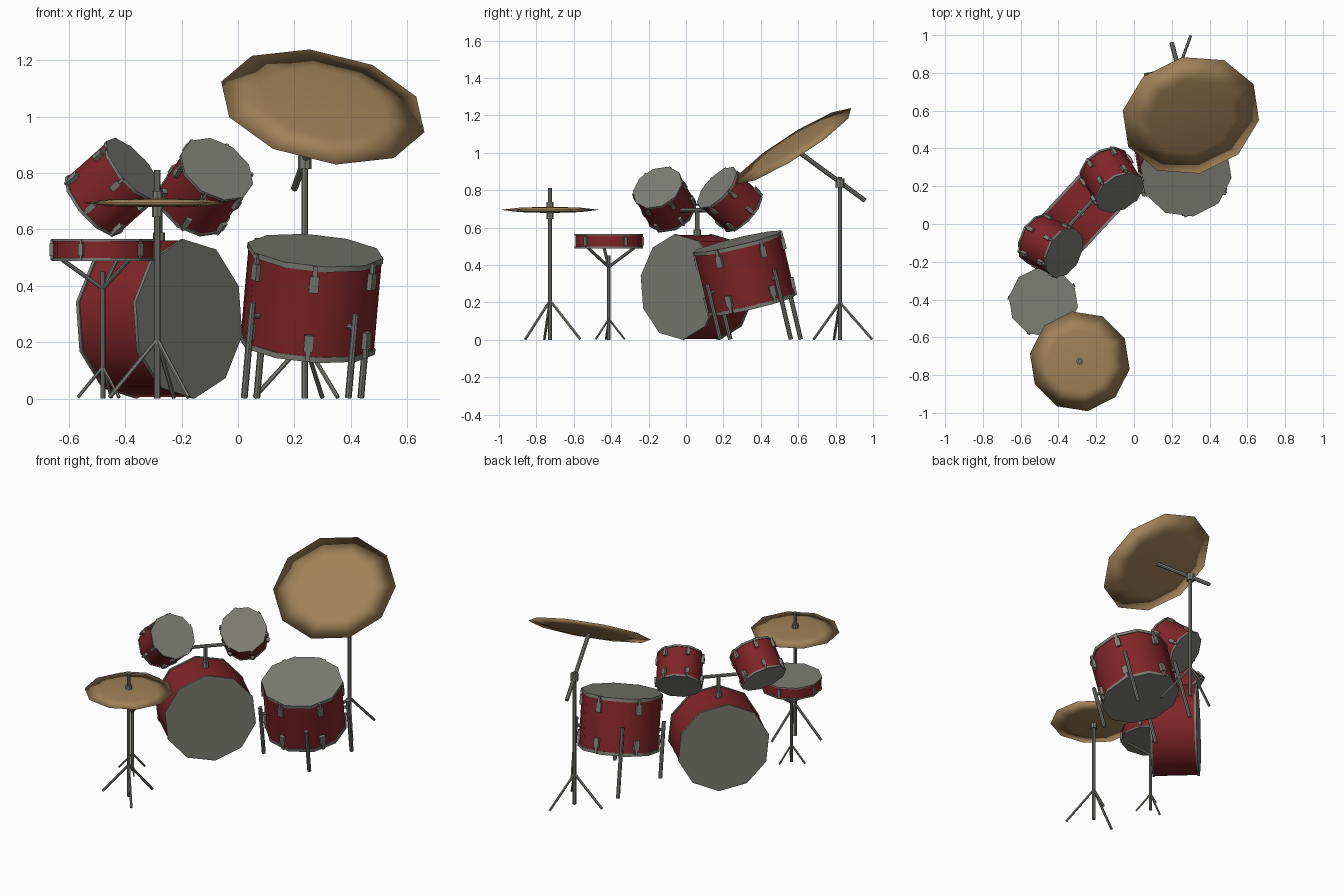
import bpy, bmesh, math
from mathutils import Vector, Matrix

if "Cube" in bpy.data.objects:
    bpy.data.objects.remove(bpy.data.objects["Cube"])

V = Vector
SIDES = 10


def material(name, rgb):
    m = bpy.data.materials.new(name)
    m.diffuse_color = (*rgb, 1)
    m.use_nodes = True
    m.node_tree.nodes["Principled BSDF"].inputs["Base Color"].default_value = m.diffuse_color
    return m


RED = material("red_shell", (0.215, 0.018, 0.021))
GREY = material("grey_metal", (0.205, 0.205, 0.18))
BRONZE = material("bronze", (0.35, 0.22, 0.096))


def frame(centre, normal, ref):
    """Matrix with local z along normal and local x along ref."""
    z = V(normal).normalized()
    x = V(ref)
    x = (x - z * x.dot(z)).normalized()
    m = Matrix((x, z.cross(x), z)).transposed().to_4x4()
    return Matrix.Translation(V(centre)) @ m


def finish(name, bm, mat, angle=40):
    me = bpy.data.meshes.new(name)
    bmesh.ops.recalc_face_normals(bm, faces=bm.faces)
    bm.to_mesh(me)
    bm.free()
    ob = bpy.data.objects.new(name, me)
    bpy.context.collection.objects.link(ob)
    me.materials.append(mat)
    bpy.ops.object.select_all(action='DESELECT')
    ob.select_set(True)
    bpy.context.view_layer.objects.active = ob
    bpy.ops.object.shade_smooth_by_angle(angle=math.radians(angle))
    return ob


def lathe(bm, m, profile, sides=SIDES):
    """Solid of rings (radius, height), capped at both ends."""
    rings = []
    for r, h in profile:
        rings.append([bm.verts.new(m @ V((r * math.cos(a), r * math.sin(a), h)))
                      for a in (2 * math.pi * i / sides for i in range(sides))])
    for lo, hi in zip(rings, rings[1:]):
        for i in range(sides):
            j = (i + 1) % sides
            bm.faces.new((lo[i], lo[j], hi[j], hi[i]))
    bm.faces.new(rings[0][::-1])
    bm.faces.new(rings[-1])


def rod(bm, a, b, r, sides=8):
    a, b = V(a), V(b)
    d = b - a
    ref = (1, 0, 0) if abs(d.normalized().x) < 0.9 else (0, 1, 0)
    lathe(bm, frame(a, d, ref), [(r, 0), (r, d.length)], sides)


def box(bm, m, size):
    bmesh.ops.create_cube(bm, size=1, matrix=m @ Matrix.Diagonal((*size, 1)))


def drum(name, centre, normal, ref, r, depth, hoop, lugs=0, first=0, lug=0.05, width=0.03, single=False):
    m = frame(centre, normal, ref)
    h = depth / 2
    # red shell
    bm = bmesh.new()
    lathe(bm, m, [(r - 0.005, -h + hoop * 0.5), (r - 0.005, h - hoop * 0.5)])
    finish(name + "_shell", bm, RED)
    # hoops with heads
    bm = bmesh.new()
    for lo in (-h, h - hoop):
        lathe(bm, m, [(r, lo), (r, lo + hoop)])
    finish(name + "_hoops", bm, GREY)
    if not lugs:
        return
    # tension lugs with thin rods to the hoops
    bm = bmesh.new()
    for i in range(lugs):
        turn = m @ Matrix.Rotation(math.radians(first) + 2 * math.pi * i / lugs, 4, 'Z')
        if single:
            box(bm, turn @ Matrix.Translation((r * 0.97, 0, 0)), (0.02, width, lug))
            box(bm, turn @ Matrix.Translation((r * 0.975, 0, 0)), (0.012, width * 0.4, depth - 0.005))
            continue
        for s in (-1, 1):
            z = s * (h - hoop - lug * 0.8)
            box(bm, turn @ Matrix.Translation((r * 0.97, 0, z)), (0.02, width, lug))
            box(bm, turn @ Matrix.Translation((r * 0.975, 0, (z + s * h) / 2)),
                (0.014, width * 0.5, abs(h - abs(z)) - 0.004))
    finish(name + "_lugs", bm, GREY)


def cymbal(name, centre, normal, ref, r, t):
    bm = bmesh.new()
    lathe(bm, frame(centre, normal, ref),
          [(r * 0.12, -t), (r * 0.62, -t * 0.75), (r, 0), (r * 0.62, t * 0.75), (r * 0.12, t)])
    finish(name, bm, BRONZE, 180)


def tripod(bm, x, y, hub, spread, r):
    for a in (70, 190, 310):
        a = math.radians(a)
        rod(bm, (x, y, hub), (x + spread * math.cos(a), y + spread * math.sin(a), 0.004), r, 6)


PH = math.radians(-9)
REF = V((math.cos(PH), math.sin(PH), 0))

# bass drum: axis level, facing front right
T = V((0.68, 0.733, 0))
AX = V((0.733, -0.68, 0))
a = math.radians(96)
drum("bass_drum", (-0.28, 0.06, 0.283), AX, T * math.cos(a) + V((0, 0, math.sin(a))), 0.284, 0.29, 0.014)

# two rack toms, mirrored about the bass drum axis
base = V((-0.28, 0.06, 0.75))
offset, tilt = V((-0.162, -0.175, 0)), V((0.7, -0.36, 0.62))
for name, s in (("left_tom", 0), ("right_tom", 1)):
    o = offset - 2 * s * T * offset.dot(T)
    n = tilt - 2 * s * T * tilt.dot(T)
    drum(name, base + o, n, REF, 0.142, 0.21, 0.012, 6, 20, 0.038, 0.022)

# tom holder on the bass drum
bm = bmesh.new()
rod(bm, (-0.28, 0.06, 0.55), (-0.28, 0.06, 0.70), 0.012)
rod(bm, (-0.28, 0.06, 0.555), (-0.28, 0.06, 0.59), 0.021)
bar = V((-0.28, 0.06, 0.693))
rod(bm, bar - T * 0.15, bar + T * 0.15, 0.011)
finish("tom_holder", bm, GREY)

# floor tom, tilted to the player
FC, FN = V((0.26, 0.315, 0.355)), V((0.085, -0.23, 0.97)).normalized()
drum("floor_tom", FC, FN, REF, 0.245, 0.352, 0.02, 6, -81, 0.06, 0.034)
bm = bmesh.new()
m = frame(FC, FN, (1, 0, 0))
for k in range(4):
    a = math.radians(-53 + 90 * k)
    top = m @ V((0.262 * math.cos(a), 0.262 * math.sin(a), 0.005))
    rod(bm, top, top - FN * (top.z - 0.003) / FN.z, 0.012)
    # bracket joining the leg to the shell
    mid = top - FN * 0.05
    rod(bm, mid, mid + (FC - top).normalized() * 0.04, 0.01)
finish("floor_tom_legs", bm, GREY)

# snare drum and its stand
SX, SY = -0.48, -0.413
drum("snare", (SX, SY, 0.528), (0, 0, 1), REF, 0.185, 0.078, 0.009, 5, -106, 0.045, 0.018, True)
bm = bmesh.new()
rod(bm, (SX, SY, 0), (SX, SY, 0.45), 0.009)
tripod(bm, SX, SY, 0.112, 0.09, 0.006)
for a in (70, 190, 310):
    a = math.radians(a)
    rod(bm, (SX, SY, 0.39), (SX + 0.145 * math.cos(a), SY + 0.145 * math.sin(a), 0.492), 0.008)
finish("snare_stand", bm, GREY)

# hi-hat and its stand
HX, HY = -0.287, -0.727
cymbal("hi_hat", (HX, HY, 0.695), (0, 0, 1), REF, 0.267, 0.016)
bm = bmesh.new()
rod(bm, (HX, HY, 0), (HX, HY, 0.812), 0.011)
rod(bm, (HX, HY, 0.645), (HX, HY, 0.683), 0.019)
rod(bm, (HX, HY, 0.705), (HX, HY, 0.737), 0.019)
tripod(bm, HX, HY, 0.21, 0.172, 0.008)
finish("hi_hat_stand", bm, GREY)

# crash cymbal on a boom stand
CC, CN = V((0.301, 0.575, 1.035)), V((0.17, -0.527, 0.833))
cymbal("crash_cymbal", CC, CN, (-0.358, 0.025, 0.089), 0.3725, 0.022)
CX, CY = 0.237, 0.823
bm = bmesh.new()
rod(bm, (CX, CY, 0), (CX, CY, 0.87), 0.011)
rod(bm, (CX, CY, 0.815), (CX, CY, 0.862), 0.024)
rod(bm, (0.2, 0.957, 0.745), CC - V((0, 0, 0.01)), 0.0125)
tripod(bm, CX, CY, 0.2, 0.182, 0.008)
finish("crash_stand", bm, GREY)
